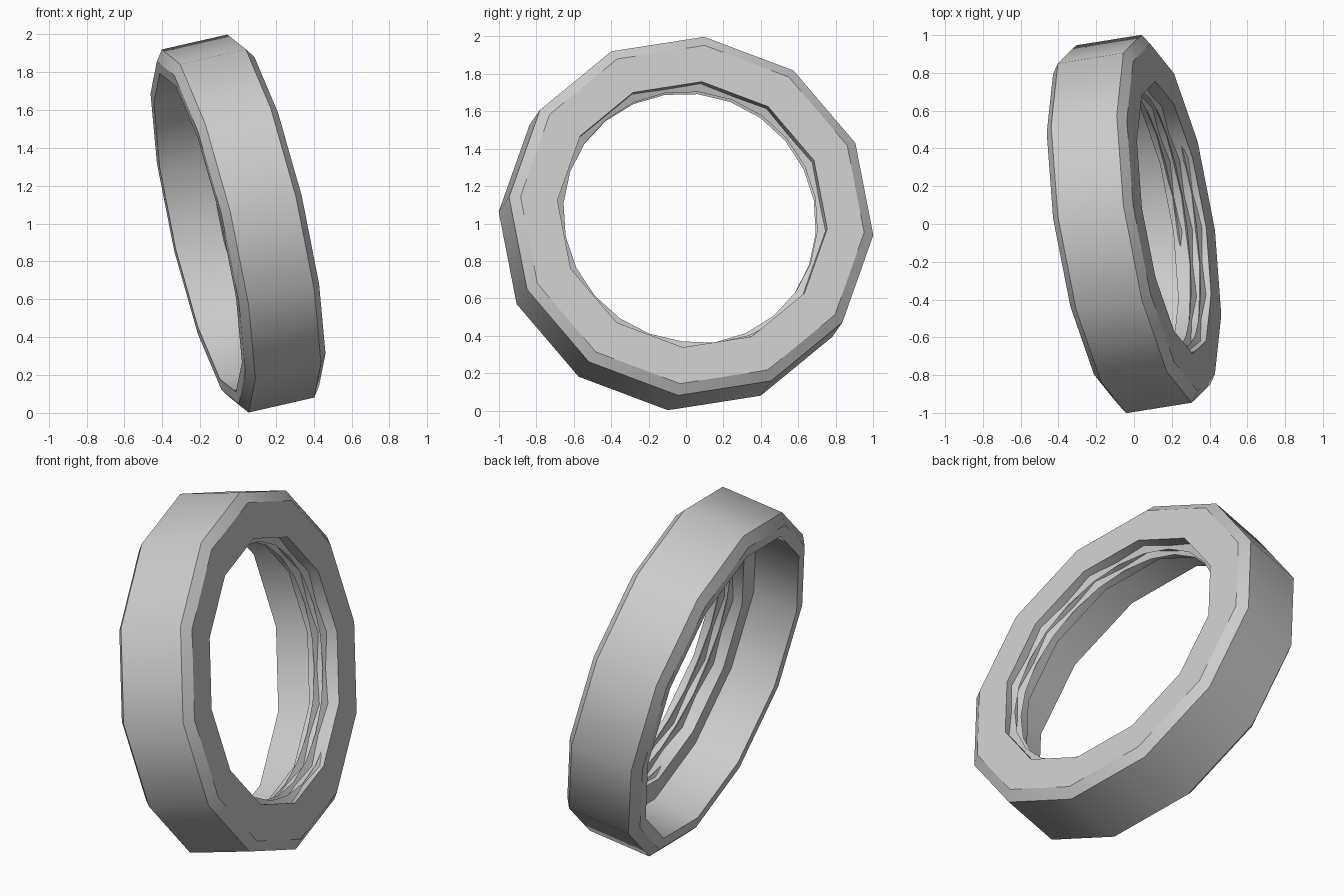
import bpy
import bmesh
import math
from mathutils import Matrix, Vector

cube = bpy.data.objects.get("Cube")
if cube:
    bpy.data.objects.remove(cube, do_unlink=True)

SIDES = 12
CENTRE = Vector((0, 0, 1))

# Tilted frame: ring axis, and the in-plane direction holding one corner
axis = Vector((1, 0.16, 0.228)).normalized()
lean = (Vector((1, 0, 0)) - axis * axis.x).normalized()
side = axis.cross(lean)
frame = Matrix.Translation(CENTRE) @ Matrix((lean, side, axis)).transposed().to_4x4()

grey = bpy.data.materials.new("plain grey")
grey.use_nodes = True
colour = (0.6, 0.6, 0.6, 1)
grey.diffuse_color = colour
grey.node_tree.nodes["Principled BSDF"].inputs["Base Color"].default_value = colour


def polar(radius, angle, height):
    return Vector((radius * math.cos(angle), radius * math.sin(angle), height))


def finish(bm, name, sharp_angle):
    bmesh.ops.recalc_face_normals(bm, faces=bm.faces)
    bm.transform(frame)
    mesh = bpy.data.meshes.new(name)
    bm.to_mesh(mesh)
    bm.free()
    mesh.materials.append(grey)
    obj = bpy.data.objects.new(name, mesh)
    bpy.context.collection.objects.link(obj)
    bpy.ops.object.select_all(action="DESELECT")
    obj.select_set(True)
    bpy.context.view_layer.objects.active = obj
    bpy.ops.object.shade_smooth_by_angle(angle=math.radians(sharp_angle))
    return obj


def bridge(bm, loops, closed):
    """Quads between neighbouring loops; each loop is a closed cross-section."""
    count = len(loops) if closed else len(loops) - 1
    for i in range(count):
        a, b = loops[i], loops[(i + 1) % len(loops)]
        for j in range(len(a)):
            k = (j + 1) % len(a)
            bm.faces.new((a[j], a[k], b[k], b[j]))


# Ring body: chamfered band, wide bore on one side, narrow bore on the other
profile = [(0.988, -0.18), (0.988, 0.18), (0.932, 0.22), (0.732, 0.22),
           (0.732, 0.04), (0.867, 0.04), (0.867, -0.22), (0.932, -0.22)]
bm = bmesh.new()
sections = []
for s in range(SIDES):
    angle = math.tau * s / SIDES
    sections.append([bm.verts.new(polar(r, angle, h)) for r, h in profile])
bridge(bm, sections, True)
finish(bm, "ring_body", 32)

# Internal thread: a helical ridge inside the narrow bore
TURNS, STEPS, PITCH = 2.25, 24, 0.052
bm = bmesh.new()
sections = []
total = int(TURNS * STEPS)
for s in range(total + 1):
    angle = math.tau * s / STEPS
    height = 0.07 + PITCH * s / STEPS
    fade = min(1, s / 4, (total - s) / 4)
    crest = 0.74 - 0.05 * max(fade, 0.1)
    ridge = [(0.745, -0.024), (crest, 0), (0.745, 0.024)]
    sections.append([bm.verts.new(polar(r, angle, height + h)) for r, h in ridge])
bridge(bm, sections, False)
bm.faces.new(sections[0])
bm.faces.new(sections[-1])
finish(bm, "inner_thread", 32)
